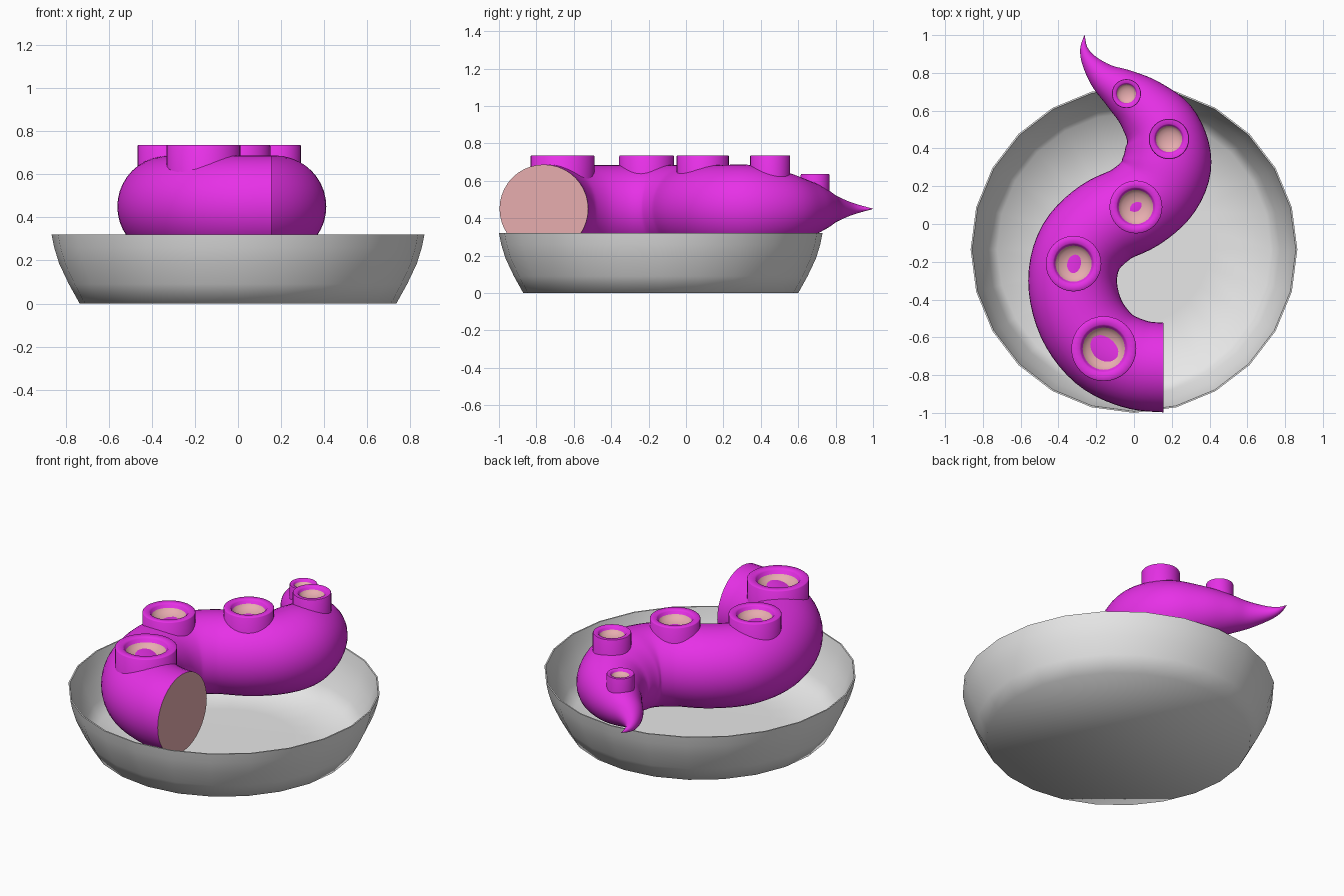
import bpy, bmesh, math
from mathutils import Vector

if "Cube" in bpy.data.objects:
    bpy.data.objects.remove(bpy.data.objects["Cube"])


def material(name, rgb):
    m = bpy.data.materials.new(name)
    m.diffuse_color = (*rgb, 1)
    m.use_nodes = True
    m.node_tree.nodes["Principled BSDF"].inputs["Base Color"].default_value = m.diffuse_color
    return m


PURPLE = material("purple skin", (0.80, 0.03, 0.80))
PINK = material("pink flesh", (0.80, 0.42, 0.43))
WHITE = material("white china", (0.80, 0.80, 0.80))


def loft(name, rings, mats, start_cap=None, end_cap=None, band_mat=lambda i: 0, angle=40):
    """Skin a list of point rings; caps take a material index."""
    bm = bmesh.new()
    loops = [[bm.verts.new(p) for p in ring] for ring in rings]
    for i, (a, b) in enumerate(zip(loops, loops[1:])):
        n = len(a)
        for k in range(n):
            f = bm.faces.new((a[k], a[(k + 1) % n], b[(k + 1) % n], b[k]))
            f.material_index = band_mat(i)
    if start_cap is not None:
        bm.faces.new(loops[0][::-1]).material_index = start_cap
    if end_cap is not None:
        bm.faces.new(loops[-1]).material_index = end_cap
    bmesh.ops.recalc_face_normals(bm, faces=bm.faces)
    mesh = bpy.data.meshes.new(name)
    bm.to_mesh(mesh)
    bm.free()
    obj = bpy.data.objects.new(name, mesh)
    bpy.context.collection.objects.link(obj)
    for m in mats:
        mesh.materials.append(m)
    bpy.ops.object.select_all(action='DESELECT')
    obj.select_set(True)
    bpy.context.view_layer.objects.active = obj
    bpy.ops.object.shade_smooth_by_angle(angle=math.radians(angle))
    return obj


def circle(cx, cy, z, r, n):
    return [(cx + r * math.cos(2 * math.pi * k / n),
             cy + r * math.sin(2 * math.pi * k / n), z) for k in range(n)]


# Bowl: outer wall up to the rim, then the inner wall down to the floor
bowl_profile = [(0.735, 0), (0.785, 0.09), (0.83, 0.185), (0.853, 0.26), (0.865, 0.32),
                (0.857, 0.32), (0.843, 0.26), (0.818, 0.185), (0.773, 0.09),
                (0.725, 0.012), (0.4, 0.008)]
loft("bowl", [circle(0, -0.135, z, r, 24) for r, z in bowl_profile], [WHITE], 0, 0, angle=70)

# Tentacle: S-shaped centre line (x, y, radius) at constant height
path = [(0.155, -0.76, 0.237), (0.0, -0.74, 0.237), (-0.16, -0.66, 0.236),
        (-0.28, -0.50, 0.235), (-0.325, -0.30, 0.235), (-0.28, -0.12, 0.235),
        (-0.15, 0.01, 0.235), (0.01, 0.09, 0.235), (0.13, 0.20, 0.235),
        (0.175, 0.34, 0.235), (0.145, 0.50, 0.205), (0.05, 0.62, 0.16),
        (-0.06, 0.705, 0.12), (-0.16, 0.775, 0.08), (-0.235, 0.86, 0.043),
        (-0.265, 0.93, 0.02), (-0.262, 1.0, 0.001)]
pts = [Vector(p) for p in path]
pts = [2 * pts[0] - pts[1]] + pts + [2 * pts[-1] - pts[-2]]
pts[0].y = pts[1].y
samples = []
for i in range(1, len(pts) - 2):
    a, b, c, d = pts[i - 1:i + 3]
    for s in range(5):
        t = s / 5
        samples.append(0.5 * (2 * b + (c - a) * t + (2 * a - 5 * b + 4 * c - d) * t * t
                              + (3 * b - a - 3 * c + d) * t ** 3))
samples.append(pts[-2])
rings = []
for i, p in enumerate(samples):
    t = samples[min(i + 1, len(samples) - 1)] - samples[max(i - 1, 0)]
    side = Vector((-t.y, t.x)).normalized()
    if i == 0:
        side = Vector((0, -1))
    rings.append([(p.x + side.x * p.z * math.cos(w), p.y + side.y * p.z * math.cos(w),
                   0.45 + p.z * math.sin(w)) for w in (2 * math.pi * k / 40 for k in range(40))])
loft("tentacle", rings, [PURPLE, PINK], 1, 0)

# Suckers: upright cups with a purple lip and a hollow pink floor
suckers = [(-0.16, -0.66, 0.172, 0.735), (-0.32, -0.21, 0.147, 0.735),
           (0.01, 0.09, 0.140, 0.735), (0.185, 0.45, 0.107, 0.735),
           (-0.04, 0.69, 0.077, 0.635)]
for i, (x, y, r, top) in enumerate(suckers):
    cup = [(1, 0.47 - top), (1, -0.004), (0.975, 0), (0.75, 0), (0.70, -0.05 * r),
           (0.65, -0.16 * r), (0.52, -0.27 * r), (0.32, -0.35 * r), (0.1, -0.38 * r)]
    loft(f"sucker_{i + 1}", [circle(x, y, top + dz, r * s, 32) for s, dz in cup],
         [PURPLE, PINK], 0, 1, band_mat=lambda k: int(k >= 5), angle=50)
